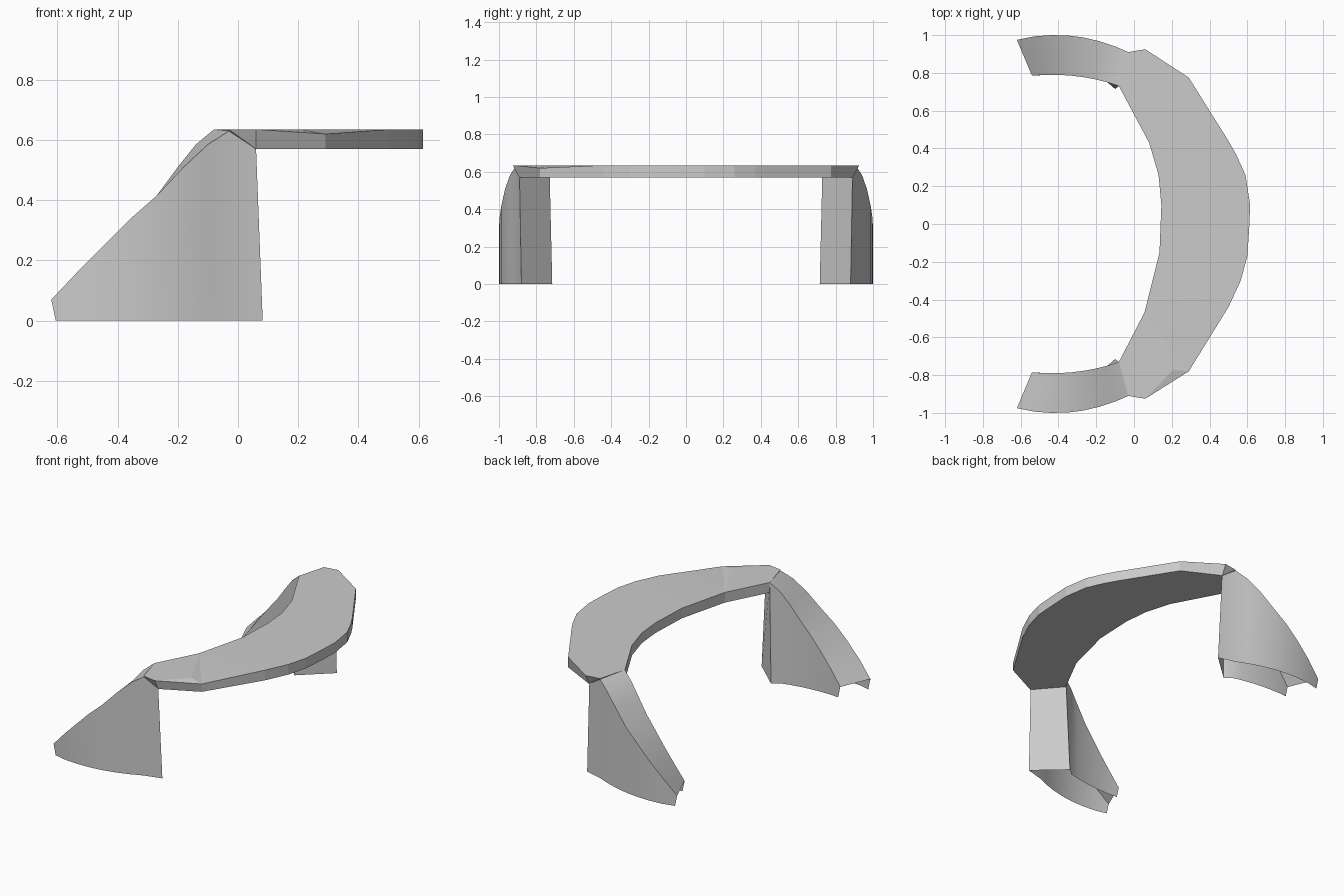
import bpy, bmesh, math

if "Cube" in bpy.data.objects:
    bpy.data.objects.remove(bpy.data.objects["Cube"])

GREY = (0.6, 0.6, 0.6, 1)
grey = bpy.data.materials.new("plain grey")
grey.use_nodes = True
grey.diffuse_color = GREY
grey.node_tree.nodes["Principled BSDF"].inputs["Base Color"].default_value = GREY

TOP, UNDER = 0.635, 0.57


def finish(bm, name, angle):
    """Turn a bmesh into a shaded object."""
    mesh = bpy.data.meshes.new(name)
    bm.to_mesh(mesh)
    bm.free()
    mesh.materials.append(grey)
    ob = bpy.data.objects.new(name, mesh)
    bpy.context.collection.objects.link(ob)
    bpy.ops.object.select_all(action="DESELECT")
    ob.select_set(True)
    bpy.context.view_layer.objects.active = ob
    bpy.ops.object.shade_smooth_by_angle(angle=math.radians(angle))
    return ob


def crescent_slab():
    # outer rim and inner rim, both running from the back tip to the front tip
    outer = [(0.06, 0.925), (0.29, 0.775), (0.5, 0.44), (0.54, 0.37), (0.59, 0.26),
             (0.615, 0.1), (0.61, -0.02), (0.6, -0.17), (0.565, -0.3),
             (0.5, -0.44), (0.29, -0.78), (0.06, -0.925)]
    inner = [(-0.08, 0.73), (0.08, 0.43), (0.13, 0.26), (0.145, 0.1),
             (0.14, -0.02), (0.135, -0.15), (0.055, -0.47), (-0.08, -0.73)]
    bm = bmesh.new()
    new = lambda x, y, z: bm.verts.new((x, y, z))
    out_top = [new(x, y, TOP) for x, y in outer]
    out_low = [new(x, y, UNDER) for x, y in outer]
    in_top = [new(x, y, TOP) for x, y in inner]
    in_low = [new(x, y, UNDER) for x, y in inner]
    tips = [new(-0.03, s * 0.91, TOP) for s in (1, -1)]
    for k in (0, -1):
        out_low[k].co.y *= 0.965
    # dented facet near the front tip
    dent = new(0.21, -0.77, TOP)
    out_top[-2].co.z -= 0.015
    bm.faces.new((out_top[-2], out_top[-1], dent))
    # top and underside
    bm.faces.new([tips[0]] + out_top[:-1] + [dent, out_top[-1], tips[1]] + in_top[::-1])
    bm.faces.new(out_low + in_low[::-1])
    # rims
    for a, b in ((out_top, out_low), (in_top, in_low)):
        for i in range(len(a) - 1):
            bm.faces.new((a[i], a[i + 1], b[i + 1], b[i]))
    # slanted tip ends
    for k, tip in zip((0, -1), tips):
        bm.faces.new((tip, out_top[k], out_low[k]))
        bm.faces.new((tip, out_low[k], in_low[k], in_top[k]))
    bmesh.ops.recalc_face_normals(bm, faces=bm.faces)
    bmesh.ops.triangulate(bm, faces=[f for f in bm.faces if len(f.verts) > 4])
    finish(bm, "crescent_slab", 5)


def leg(name, s):
    # outer and inner upper edges, from the low foot to the slab
    outer = [(-0.62, 0.975, 0.07), (-0.53, 0.993, 0.165), (-0.44, 1.0, 0.255),
             (-0.35, 0.998, 0.345), (-0.27, 0.988, 0.415), (-0.18, 0.967, 0.51),
             (-0.1, 0.94, 0.585), (-0.03, 0.91, 0.63)]
    inner = [(-0.54, 0.785, 0.07), (-0.47, 0.79, 0.165), (-0.4, 0.79, 0.255),
             (-0.33, 0.785, 0.345), (-0.27, 0.778, 0.415), (-0.2, 0.765, 0.51),
             (-0.14, 0.75, 0.585), (-0.08, 0.73, TOP)]
    bm = bmesh.new()
    new = lambda x, y, z: bm.verts.new((x, s * y, z))
    out_top = [new(*p) for p in outer] + [new(0.06, 0.89, UNDER)]
    in_top = [new(*p) for p in inner]
    # open lower edges
    out_low = [new(x, y, 0) for x, y, z in outer] + [new(0.082, 0.88, 0)]
    in_low = [new(x, y, 0) for x, y, z in inner]
    for row in (out_low, in_low):
        row[0].co.x += 0.015
    in_low[-1].co.x, in_low[-1].co.y = -0.1, s * 0.715
    # outer wall, inner wall and sloping top
    for a, b in ((out_top, out_low), (in_low, in_top), (in_top, out_top)):
        for i in range(min(len(a), len(b)) - 1):
            bm.faces.new((a[i], a[i + 1], b[i + 1], b[i]))
    # flat end wall below the slab
    bm.faces.new((out_low[-1], in_low[-1], in_top[-1], out_top[-1]))
    bm.faces.new((in_top[-1], out_top[-2], out_top[-1]))
    bmesh.ops.recalc_face_normals(bm, faces=bm.faces)
    bm.faces.ensure_lookup_table()
    if bm.faces[0].normal.y * s < 0:
        bmesh.ops.reverse_faces(bm, faces=bm.faces)
    finish(bm, name, 25)


crescent_slab()
leg("back_leg", 1)
leg("front_leg", -1)
